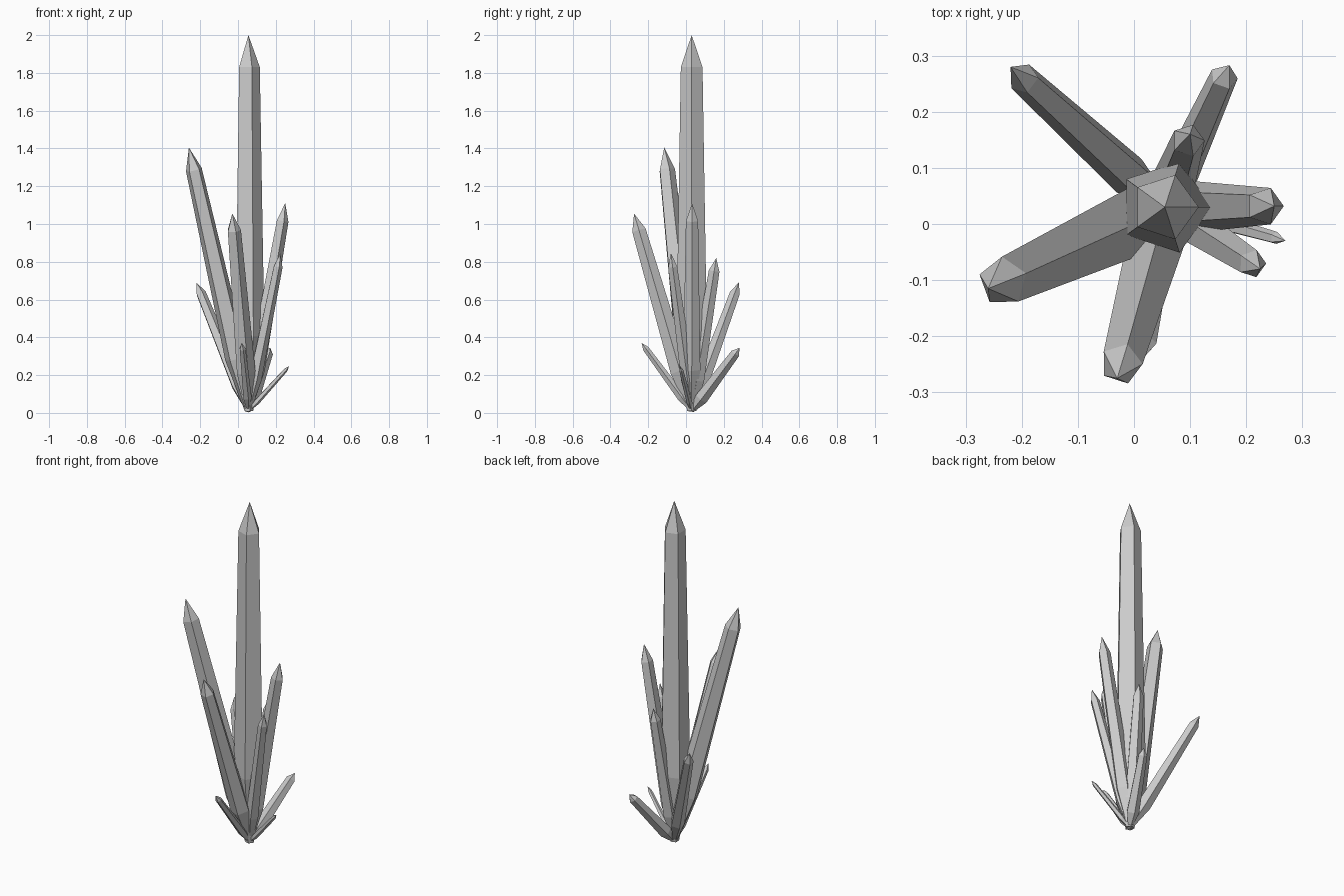
import bpy, bmesh, math
from mathutils import Vector

if "Cube" in bpy.data.objects:
    bpy.data.objects.remove(bpy.data.objects["Cube"])

ROOT = Vector((0.055, 0.03, 0.01))


def crystal(name, tip, radius, twist=0, cap=0.085):
    """Five-sided shard growing from ROOT to tip: narrow foot, wide waist, shoulder, point."""
    axis = Vector(tip) - ROOT
    length = axis.length
    turn = Vector((0, 0, 1)).rotation_difference(axis)
    bm = bmesh.new()
    rings = []
    for h, r in ((0, 0.3), (0.2, 1.0), (1 - cap, 0.71)):
        ring = []
        for i in range(5):
            a = math.radians(72 * i + twist)
            p = Vector((r * radius * math.cos(a), r * radius * math.sin(a), h * length))
            ring.append(bm.verts.new(ROOT + turn @ p))
        rings.append(ring)
    point = bm.verts.new(tip)
    bm.faces.new(rings[0][::-1])
    for i in range(5):
        j = (i + 1) % 5
        for lo, hi in zip(rings, rings[1:]):
            bm.faces.new((lo[i], lo[j], hi[j], hi[i]))
        bm.faces.new((rings[-1][i], rings[-1][j], point))
    mesh = bpy.data.meshes.new(name)
    bm.to_mesh(mesh)
    bm.free()
    bpy.context.collection.objects.link(bpy.data.objects.new(name, mesh))


# Central spire
crystal("main_crystal", (0.055, 0.03, 2.0), 0.085)

# Tall leaning shards
crystal("left_tall_crystal", (-0.26, -0.115, 1.405), 0.063, 20)
crystal("right_tall_crystal", (0.25, 0.032, 1.11), 0.048)
crystal("front_tall_crystal", (-0.03, -0.275, 1.055), 0.054)

# Medium shards
crystal("front_right_crystal", (0.225, -0.08, 0.845), 0.036)
crystal("back_crystal", (0.10, 0.16, 0.82), 0.042)
crystal("back_left_crystal", (-0.22, 0.28, 0.69), 0.039)

# Short shards near the foot
crystal("front_short_crystal", (0.02, -0.235, 0.37), 0.024)
crystal("back_right_short_crystal", (0.17, 0.283, 0.345), 0.036)
crystal("right_small_crystal", (0.27, -0.03, 0.247), 0.016)
